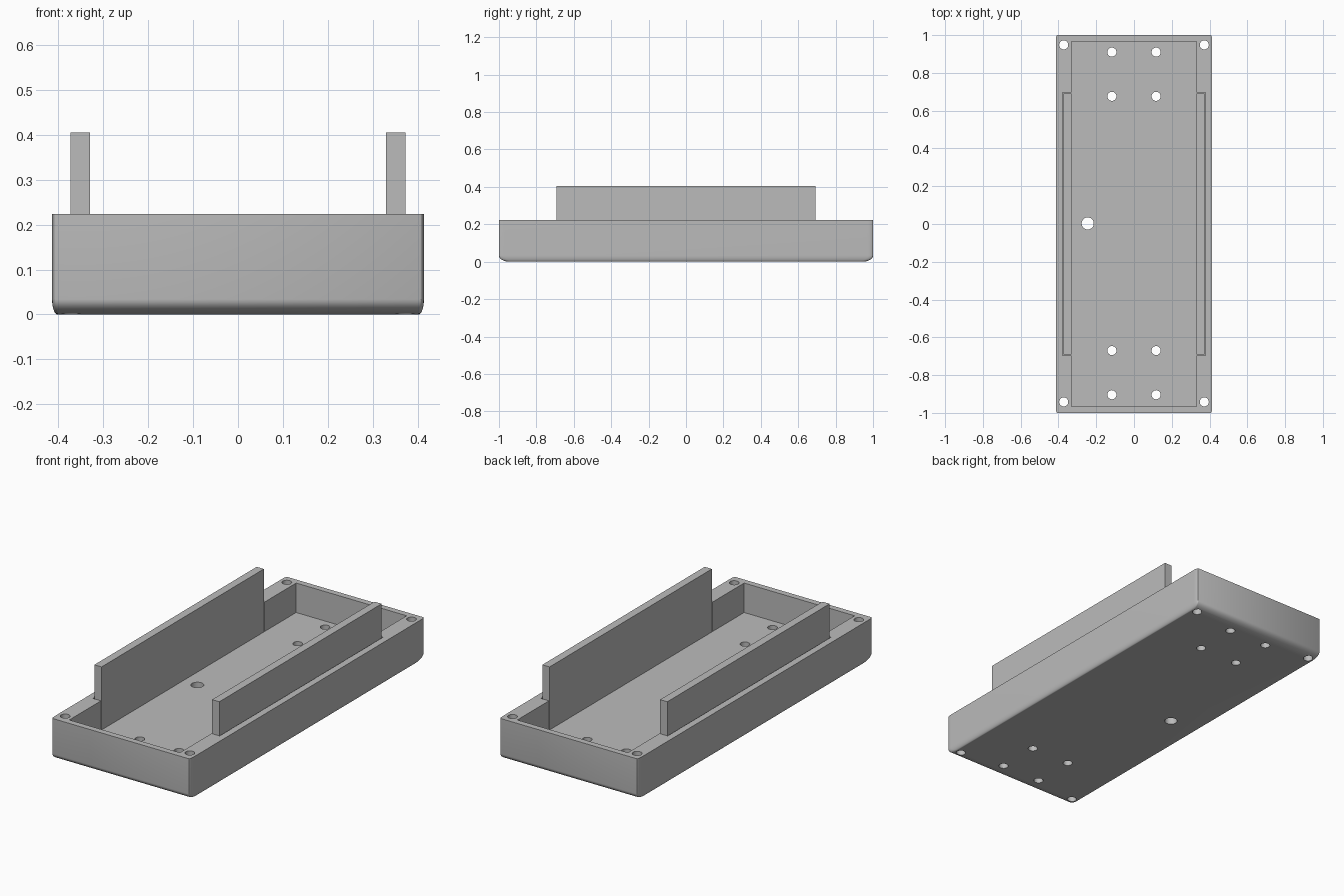
import bpy
import bmesh
from math import sin, cos, pi, radians

HALF_X, HALF_Y, RIM, FLOOR = 0.414, 1.0, 0.224, 0.065
PLATE_TOP = 0.405

if "Cube" in bpy.data.objects:
    bpy.data.objects.remove(bpy.data.objects["Cube"], do_unlink=True)

grey = bpy.data.materials.new("plain grey")
grey.use_nodes = True
grey.diffuse_color = (0.5, 0.5, 0.5, 1)
grey.node_tree.nodes["Principled BSDF"].inputs["Base Color"].default_value = (0.5, 0.5, 0.5, 1)


def make_object(name, bm):
    bmesh.ops.recalc_face_normals(bm, faces=bm.faces)
    mesh = bpy.data.meshes.new(name)
    bm.to_mesh(mesh)
    bm.free()
    mesh.materials.append(grey)
    obj = bpy.data.objects.new(name, mesh)
    bpy.context.collection.objects.link(obj)
    return obj


def loft(bm, loops):
    """Capped skin through a stack of matching vertex loops."""
    rings = [[bm.verts.new(p) for p in loop] for loop in loops]
    for a, b in zip(rings, rings[1:]):
        for i in range(len(a)):
            j = (i + 1) % len(a)
            bm.faces.new((a[i], a[j], b[j], b[i]))
    bm.faces.new(rings[0])
    bm.faces.new(rings[-1])


def prism(bm, outline, z0, z1):
    loft(bm, [[(x, y, z) for x, y in outline] for z in (z0, z1)])


def circle(cx, cy, r, n=32):
    return [(cx + r * cos(2 * pi * i / n), cy + r * sin(2 * pi * i / n)) for i in range(n)]


def rounded_outline(hx, hy, rx=0.008, ry=0.03, steps=6):
    pts = []
    for k, (sx, sy) in enumerate(((1, 1), (-1, 1), (-1, -1), (1, -1))):
        for i in range(steps + 1):
            t = pi / 2 * (k + i / steps)
            pts.append((sx * (hx - rx) + rx * cos(t), sy * (hy - ry) + ry * sin(t)))
    return pts


def cut(target, cutter):
    cutter.hide_render = True
    mod = target.modifiers.new("cut", 'BOOLEAN')
    mod.operation = 'DIFFERENCE'
    mod.solver = 'EXACT'
    mod.object = cutter
    bpy.context.view_layer.objects.active = target
    bpy.ops.object.modifier_apply(modifier=mod.name)
    bpy.data.objects.remove(cutter, do_unlink=True)


# Tray body: rounded bottom, wider rounding on the two short ends
loops = []
for i in range(9):
    t = pi / 2 * i / 8
    inset = 1 - sin(t)
    z = 0.034 * (1 - cos(t))
    loops.append([(x, y, z) for x, y in
                  rounded_outline(HALF_X - 0.012 * inset, HALF_Y - 0.055 * inset)])
loops.append([(x, y, RIM) for x, y in rounded_outline(HALF_X, HALF_Y)])
bm = bmesh.new()
loft(bm, loops)
tray = make_object("tray", bm)

# Cavity with a recess in each long wall for the upright plates
quarter = [(0.33, 0.967), (0.33, 0.697), (0.378, 0.697)]
right = quarter + [(x, -y) for x, y in reversed(quarter)]
bm = bmesh.new()
prism(bm, right + [(-x, y) for x, y in reversed(right)], FLOOR, 0.5)
cut(tray, make_object("cavity_cutter", bm))

# Screw holes in the corners and floor, and one larger cable hole
bm = bmesh.new()
for sx in (-1, 1):
    for x, y in ((0.372, 0.945), (0.117, 0.907), (0.117, 0.673)):
        for sy in (-1, 1):
            prism(bm, circle(sx * x, sy * y + 0.003, 0.024), -0.1, 0.5)
prism(bm, circle(-0.245, 0.003, 0.032), -0.1, 0.5)
cut(tray, make_object("hole_cutter", bm))

bpy.ops.object.select_all(action='DESELECT')
tray.select_set(True)
bpy.context.view_layer.objects.active = tray
bpy.ops.object.shade_smooth_by_angle(angle=radians(30))

# Upright side plates
for side, s in (("left", 1), ("right", -1)):
    bm = bmesh.new()
    prism(bm, [(s * x, y) for x, y in
               ((0.33, -0.692), (0.373, -0.692), (0.373, 0.692), (0.33, 0.692))],
          FLOOR - 0.002, PLATE_TOP)
    make_object(side + "_side_plate", bm)
